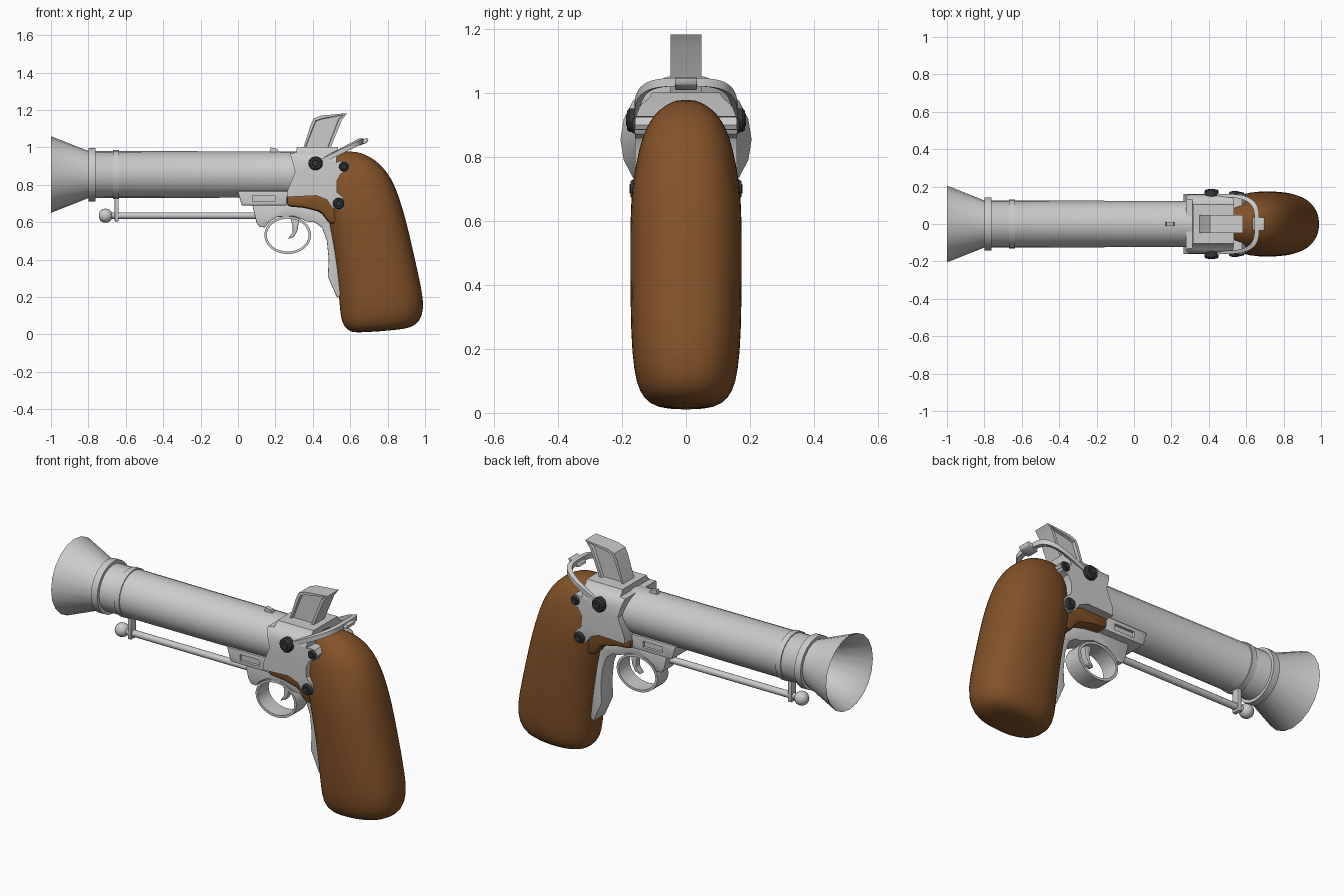
import bpy, bmesh, math
from mathutils import Vector

if "Cube" in bpy.data.objects:
    bpy.data.objects.remove(bpy.data.objects["Cube"])

def material(name, col):
    m = bpy.data.materials.new(name)
    m.diffuse_color = col
    m.use_nodes = True
    m.node_tree.nodes["Principled BSDF"].inputs["Base Color"].default_value = m.diffuse_color
    return m

WOOD = material("wood", (0.23, 0.085, 0.022, 1))
DARK = material("dark_steel", (0.035, 0.037, 0.04, 1))

def apply_mod(ob, kind, **props):
    mod = ob.modifiers.new(kind, kind)
    for k, v in props.items():
        setattr(mod, k, v)
    bpy.ops.object.select_all(action='DESELECT')
    bpy.context.view_layer.objects.active = ob
    ob.select_set(True)
    bpy.ops.object.modifier_apply(modifier=mod.name)

def finish(name, bm, mat=None, angle=35, bevel=0):
    bmesh.ops.recalc_face_normals(bm, faces=bm.faces)
    me = bpy.data.meshes.new(name)
    bm.to_mesh(me)
    bm.free()
    ob = bpy.data.objects.new(name, me)
    bpy.context.collection.objects.link(ob)
    if mat:
        me.materials.append(mat)
    if bevel:
        apply_mod(ob, 'BEVEL', width=bevel, segments=2, limit_method='ANGLE')
    smooth(ob, angle)
    return ob

def smooth(ob, angle=35):
    bpy.ops.object.select_all(action='DESELECT')
    bpy.context.view_layer.objects.active = ob
    ob.select_set(True)
    bpy.ops.object.shade_smooth_by_angle(angle=math.radians(angle))

def loft(name, rings, closed=False, **kw):
    bm = bmesh.new()
    R = [[bm.verts.new(p) for p in r] for r in rings]
    n = len(R[0])
    for i in range(len(R) if closed else len(R) - 1):
        a, b = R[i], R[(i + 1) % len(R)]
        for j in range(n):
            bm.faces.new((a[j], a[(j + 1) % n], b[(j + 1) % n], b[j]))
    if not closed:
        bm.faces.new(R[0])
        bm.faces.new(R[-1])
    return finish(name, bm, **kw)

def slab(name, pts, half, **kw):
    """Side-view (x, z) outline given thickness in y."""
    return loft(name, [[(x, y, z) for x, z in pts] for y in (-half, half)], **kw)

def lathe(name, profile, cz, n=20, closed=False, **kw):
    """(x, radius) profile turned about a line along x."""
    return loft(name, [[(x, r * math.cos(t * math.tau / n), cz + r * math.sin(t * math.tau / n))
                        for t in range(n)] for x, r in profile], closed=closed, **kw)

def spow(v, p):
    return math.copysign(abs(v) ** p, v)

def cut(ob, other, op):
    apply_mod(ob, 'BOOLEAN', object=other, operation=op, solver='EXACT')
    bpy.data.objects.remove(other)
    smooth(ob)

# Barrel with hollow flared muzzle and bands
CZ = 0.855
lathe("barrel", [(-1, .205), (-.8, .126), (.34, .123), (.34, .05), (-.5, .05),
                 (-.5, .095), (-.79, .1), (-.995, .197)], CZ, closed=True)
lathe("muzzle_collar", [(-.80, .11), (-.80, .143), (-.762, .143), (-.762, .11)], CZ, closed=True)
lathe("barrel_band", [(-.668, .11), (-.668, .131), (-.637, .131), (-.637, .11)], CZ, closed=True)
slab("front_sight", [(.165, .965), (.175, 1.0), (.21, .992), (.222, .965)], .011)

# Ramrod, its knob and its hanger
lathe("ramrod", [(-.70, .018), (.12, .018)], .635, n=12)
lathe("ramrod_knob", [(-.708 - .038 * math.cos(a * math.pi / 10), .038 * math.sin(a * math.pi / 10))
                      for a in range(1, 10)], .635, n=16)
slab("ramrod_hanger", [(-.66, .74), (-.66, .605), (-.638, .605), (-.638, .74)], .022, bevel=.004)

# Trigger housing with a recessed slot on each side
housing = slab("trigger_housing", [(-.002, .766), (.02, .69), (.262, .69), (.272, .766)], .095, bevel=.004)
for s in (-1, 1):
    bm = bmesh.new()
    bmesh.ops.create_cube(bm, size=1)
    for v in bm.verts:
        v.co = Vector((.138 + v.co.x * .12, s * .095 + v.co.y * .03, .727 + v.co.z * .034))
    c = finish("slot_cutter", bm)
    c.hide_render = True
    cut(housing, c, 'DIFFERENCE')
bm = bmesh.new()
slab("guard_mount", [(.075, .70), (.098, .60), (.115, .575), (.145, .572), (.165, .60), (.21, .628),
                     (.30, .632), (.38, .60), (.41, .60), (.45, .57), (.475, .50), (.485, .40),
                     (.480, .31), (.53, .195), (.56, .22), (.54, .45), (.51, .60), (.46, .67),
                     (.30, .70)], .052, bevel=.004)
bm.free()

# Trigger guard hoop and trigger
hoop = []
for i in range(32):
    a = math.tau * i / 32
    hoop.append([(.266 + (.125 - d) * math.cos(a), y, .531 + (.101 - d) * math.sin(a))
                 for d, y in ((0, -.048), (0, .048), (.013, .048), (.013, -.048))])
loft("trigger_guard", hoop, closed=True)
slab("trigger", [(.275, .64), (.292, .58), (.292, .545), (.268, .51), (.30, .522), (.318, .555),
                 (.325, .60), (.335, .64)], .018, bevel=.004)

# Wooden grip: (front x, z, back x, z, half width)
stations = [(.63, .006, .86, .025, .07), (.585, .02, .93, .037, .115), (.553, .06, .975, .07, .148),
            (.543, .13, .997, .14, .165), (.535, .25, .985, .24, .174), (.51, .45, .937, .45, .176),
            (.48, .60, .903, .60, .176), (.462, .70, .873, .70, .171), (.46, .78, .845, .785, .157),
            (.47, .87, .80, .87, .137), (.49, .935, .74, .93, .103), (.52, .968, .68, .963, .06),
            (.55, .98, .63, .978, .025)]
rings = []
for xf, zf, xb, zb, hw in stations:
    ring = []
    for i in range(24):
        a = math.tau * i / 24
        u, w = spow(math.cos(a), .86), spow(math.sin(a), .86)
        ring.append(((xf + xb) / 2 + u * (xb - xf) / 2, w * hw, (zf + zb) / 2 + u * (zb - zf) / 2))
    rings.append(ring)
grip = loft("grip", rings, mat=WOOD, angle=80)
apply_mod(grip, 'SUBSURF', levels=1)
smooth(grip, 80)
slab("fore_stock", [(.26, .75), (.26, .685), (.35, .677), (.44, .655), (.49, .59), (.56, .60),
                    (.56, .75)], .115, mat=WOOD, bevel=.02)

# Receiver: side outline intersected with a rounded cross-section
frame = slab("receiver", [(.278, .97), (.312, .972), (.315, 1.002), (.535, 1.002), (.53, .965), (.525, .92),
                          (.55, .928), (.578, .925), (.596, .9), (.582, .872), (.55, .86), (.528, .82),
                          (.53, .76), (.56, .735), (.573, .7), (.558, .67), (.53, .664), (.502, .68),
                          (.475, .72), (.42, .742), (.265, .735), (.265, .77), (.305, .87)], .22)
half = [(.15, .65), (.16, .72), (.16, .86), (.157, .925), (.145, .96), (.115, .985), (.1, 1.01)]
sec = half + [(-y, z) for y, z in reversed(half)]
c = loft("receiver_section", [[(x, y, z) for y, z in sec] for x in (.2, .7)])
c.hide_render = True
cut(frame, c, 'INTERSECT')

# Hammer with recessed sides
bm = bmesh.new()
pts = [(.345, .985), (.39, 1.125), (.405, 1.155), (.445, 1.17), (.583, 1.183), (.555, 1.145), (.49, .985)]
A, B = ([bm.verts.new((x, y, z)) for x, z in pts] for y in (-.048, .048))
sides = [bm.faces.new(A), bm.faces.new(B[::-1])]
for i in range(len(pts)):
    j = (i + 1) % len(pts)
    bm.faces.new((A[i], B[i], B[j], A[j]))
bmesh.ops.recalc_face_normals(bm, faces=bm.faces)
bmesh.ops.inset_individual(bm, faces=sides, thickness=.016, depth=0)
bmesh.ops.inset_individual(bm, faces=sides, thickness=.003, depth=-.016)
finish("hammer", bm)

# Cocking strap looping behind the hammer, with thumb tab
path = []
for i in range(29):
    a = math.pi * (i / 28 - .5)
    u, w = spow(max(math.cos(a), 0), .55), spow(math.sin(a), .55)
    path.append([(.42 + .25 * u * k, .162 * w * (1 - (1 - k) * 1.1), .915 + .25 * u * .48 + dz)
                 for k, dz in ((1, .012), (1, -.014), (.9, -.014), (.9, .012))])
loft("cocking_strap", path)
slab("thumb_tab", [(.632, 1.012), (.64, 1.03), (.685, 1.05), (.698, 1.046), (.69, 1.025), (.65, 1.01)],
     .035, bevel=.004)

# Dark pivots and screws, both sides
def bolt(name, x, z, r, y0, y1, s):
    prof = [(y0, r), (y1 - .012, r), (y1 - .003, r * .8), (y1 - .003, r * .5), (y1, r * .42)]
    loft(name, [[(x + q * math.cos(t * math.tau / 14), s * y, z + q * math.sin(t * math.tau / 14))
                 for t in range(14)] for y, q in prof], mat=DARK)

for s, side in ((-1, "near"), (1, "far")):
    bolt("pivot_" + side, .415, .915, .038, .13, .188, s)
    bolt("upper_screw_" + side, .566, .897, .026, .11, .172, s)
    bolt("lower_screw_" + side, .538, .70, .031, .13, .177, s)
